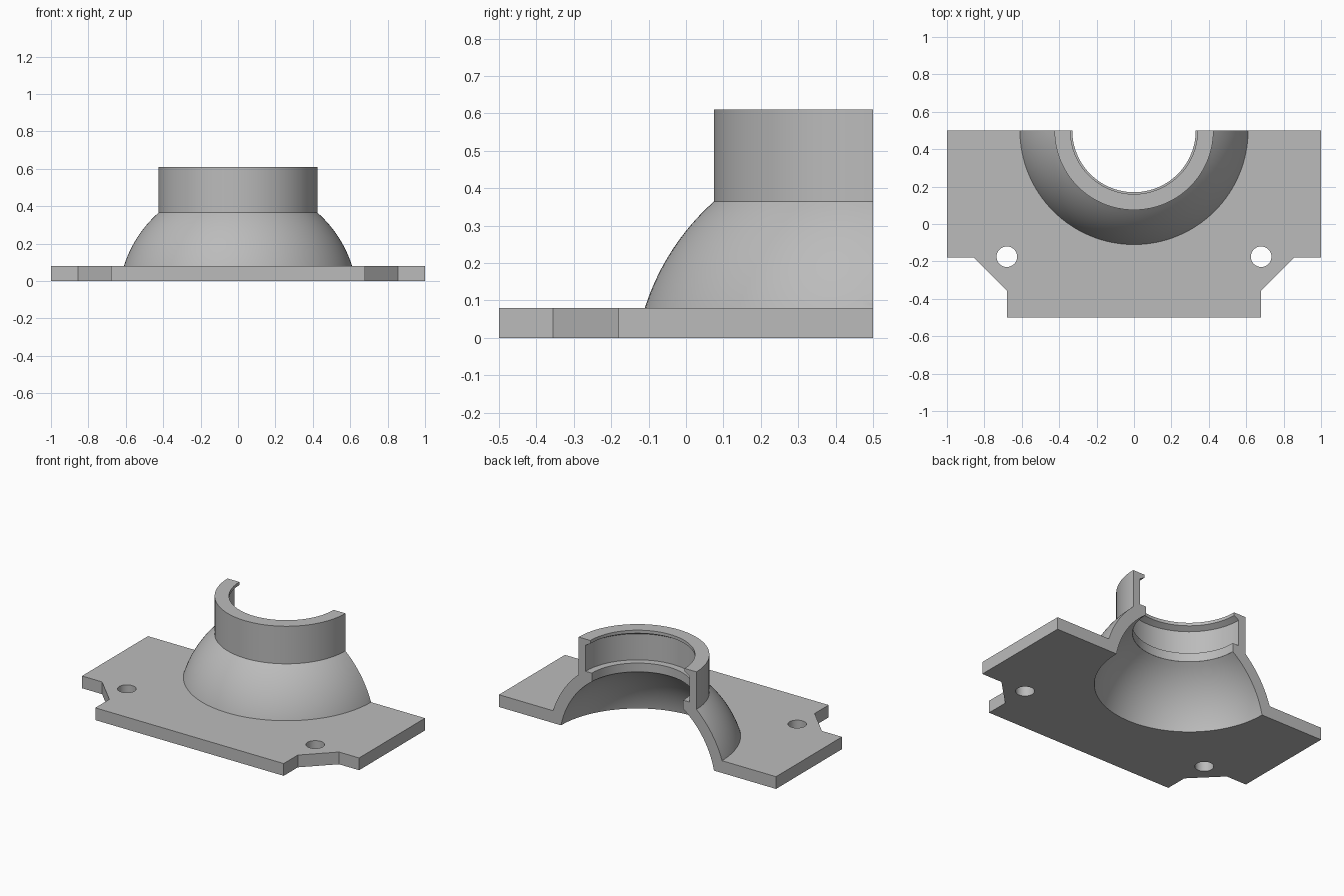
import bpy, bmesh, math
from mathutils import Vector

AXIS_Y = 0.5           # the turned shapes share an upright axis on the back face
SPHERE_Z = -0.1135     # common centre height of both dome spheres
OUTER_R, INNER_R = 0.64, 0.5636

cube = bpy.data.objects.get("Cube")
if cube:
    bpy.data.objects.remove(cube, do_unlink=True)

grey = bpy.data.materials.new("plain grey")
grey.use_nodes = True
colour = (0.5, 0.5, 0.5, 1)
grey.diffuse_color = colour
grey.node_tree.nodes["Principled BSDF"].inputs["Base Color"].default_value = colour


def make_object(name, bm):
    bmesh.ops.recalc_face_normals(bm, faces=bm.faces)
    mesh = bpy.data.meshes.new(name)
    bm.to_mesh(mesh)
    bm.free()
    mesh.materials.append(grey)
    obj = bpy.data.objects.new(name, mesh)
    bpy.context.collection.objects.link(obj)
    return obj


def lathe(name, profile, x=0, y=AXIS_Y, steps=128):
    """Solid of revolution from (radius, height) points."""
    bm = bmesh.new()
    verts = [bm.verts.new((x + r, y, z)) for r, z in profile]
    edges = [bm.edges.new(pair) for pair in zip(verts, verts[1:])]
    bmesh.ops.spin(bm, geom=verts + edges, cent=(x, y, 0), axis=(0, 0, 1),
                   angle=math.tau, steps=steps)
    bmesh.ops.remove_doubles(bm, verts=bm.verts, dist=1e-5)
    return make_object(name, bm)


def prism(name, outline, bottom, top):
    bm = bmesh.new()
    face = bm.faces.new([bm.verts.new((x, y, bottom)) for x, y in outline])
    new = bmesh.ops.extrude_face_region(bm, geom=[face])["geom"]
    bmesh.ops.translate(bm, vec=Vector((0, 0, top - bottom)),
                        verts=[v for v in new if isinstance(v, bmesh.types.BMVert)])
    return make_object(name, bm)


def sphere_arc(radius, z0, z1, steps=20):
    heights = [z0 + (z1 - z0) * i / steps for i in range(steps + 1)]
    return [(math.sqrt(radius ** 2 - (z - SPHERE_Z) ** 2), z) for z in heights]


def combine(target, tool, operation):
    mod = target.modifiers.new(tool.name, "BOOLEAN")
    mod.operation, mod.solver, mod.object = operation, "EXACT", tool
    bpy.context.view_layer.objects.active = target
    bpy.ops.object.modifier_apply(modifier=mod.name)
    bpy.data.objects.remove(tool, do_unlink=True)


# Flange plate, notched at both front corners; its back is trimmed later
half = [(1, 0.8), (1, -0.18), (0.855, -0.18), (0.68, -0.355), (0.68, -0.5)]
outline = half + [(-x, y) for x, y in reversed(half)]
bracket = prism("flanged_half_collar", outline, 0, 0.08)

# Dome with the upright collar above it
dome = lathe("dome_and_collar", [(0, 0.04)] + sphere_arc(OUTER_R, 0.04, 0.365)
             + [(0.425, 0.365), (0.425, 0.61), (0, 0.61)])
combine(bracket, dome, "UNION")

# Hollow inside: domed below, then a ledge, a recess and a thin top lip
bore = lathe("bore_cutter", [(0, -0.05)] + sphere_arc(INNER_R, -0.05, 0.343)
             + [(0.33, 0.343), (0.33, 0.4), (0.375, 0.4), (0.375, 0.57),
                (0.34, 0.59), (0.34, 0.7), (0, 0.7)])
combine(bracket, bore, "DIFFERENCE")

# Bolt holes
for side in (-1, 1):
    hole = lathe("hole_cutter", [(0, -0.1), (0.055, -0.1), (0.055, 0.2), (0, 0.2)],
                 side * 0.68, -0.175, 48)
    combine(bracket, hole, "DIFFERENCE")

# Flat split face at the back
back = prism("back_cutter", [(-2, 0.5), (2, 0.5), (2, 2), (-2, 2)], -1, 2)
combine(bracket, back, "DIFFERENCE")

bpy.ops.object.select_all(action="DESELECT")
bracket.select_set(True)
bpy.context.view_layer.objects.active = bracket
bpy.ops.object.shade_smooth_by_angle(angle=math.radians(25))
